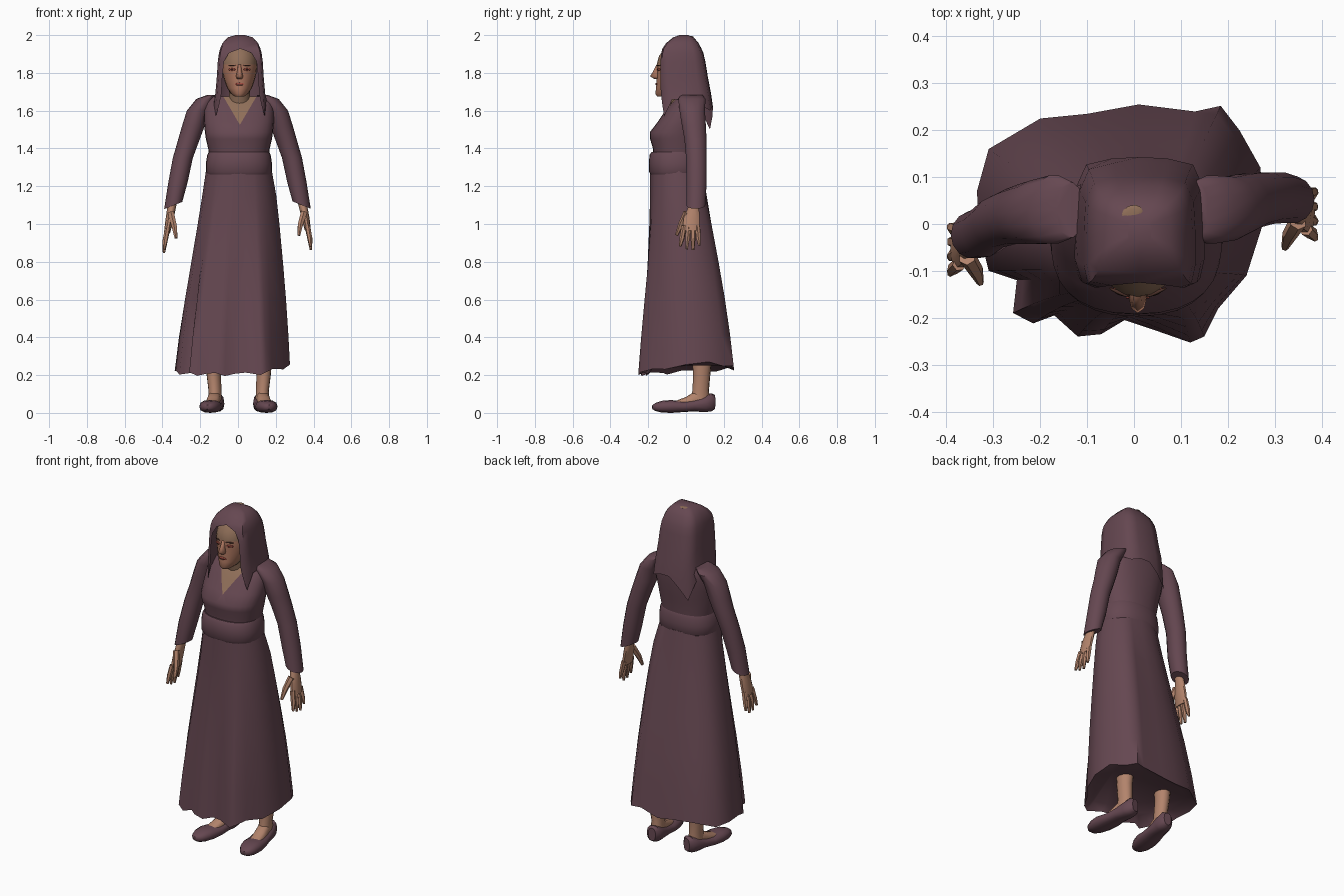
import bpy, bmesh, math
from mathutils import Matrix, Vector

if "Cube" in bpy.data.objects:
    bpy.data.objects.remove(bpy.data.objects["Cube"])


def material(name, rgb):
    m = bpy.data.materials.new(name)
    m.use_nodes = True
    m.diffuse_color = (*rgb, 1)
    bsdf = m.node_tree.nodes["Principled BSDF"]
    bsdf.inputs["Base Color"].default_value = (*rgb, 1)
    bsdf.inputs["Roughness"].default_value = 0.9
    return m


cloth = material("plum cloth", (0.132, 0.064, 0.083))
skin = material("warm skin", (0.45, 0.23, 0.15))
shaded_skin = material("olive skin", (0.28, 0.16, 0.1))
flushed = material("flushed skin", (0.4, 0.175, 0.11))
red = material("lip red", (0.38, 0.075, 0.055))
dark = material("dark brown", (0.07, 0.03, 0.022))


def finish(name, bm, mats, angle=45):
    bmesh.ops.recalc_face_normals(bm, faces=bm.faces)
    mesh = bpy.data.meshes.new(name)
    bm.to_mesh(mesh)
    bm.free()
    ob = bpy.data.objects.new(name, mesh)
    bpy.context.collection.objects.link(ob)
    for m in mats:
        mesh.materials.append(m)
    bpy.ops.object.select_all(action="DESELECT")
    ob.select_set(True)
    bpy.context.view_layer.objects.active = ob
    bpy.ops.object.shade_smooth_by_angle(angle=math.radians(angle))


def skin_rings(rings, closed=True, cap_start=True, cap_end=True):
    """Join equal-length rings of points into one surface."""
    bm = bmesh.new()
    rows = [[bm.verts.new(p) for p in ring] for ring in rings]
    n = len(rows[0])
    for a, b in zip(rows, rows[1:]):
        for i in range(n if closed else n - 1):
            j = (i + 1) % n
            bm.faces.new((a[i], a[j], b[j], b[i]))
    if cap_start:
        bm.faces.new(rows[0])
    if cap_end:
        bm.faces.new(rows[-1])
    return bm


def oval(x, y, z, rx, ry, n=16, power=1.0):
    pts = []
    for i in range(n):
        a = math.tau * i / n
        c, s = math.cos(a), math.sin(a)
        pts.append((x + rx * math.copysign(abs(c) ** power, c),
                    y + ry * math.copysign(abs(s) ** power, s), z))
    return pts


def loft(rings, n=16, power=1.0):
    return skin_rings([oval(*r, n=n, power=power) for r in rings])


def span(z, x, rx, front, back):
    """Oval described by its front and back limits."""
    return (x, (front + back) / 2, z, rx, (back - front) / 2)


def tube(name, points, radii, mat, n=8):
    """Tapered limb along a path."""
    rings = []
    for i, p in enumerate(points):
        d = Vector(points[min(i + 1, len(points) - 1)]) - Vector(points[max(i - 1, 0)])
        q = d.to_track_quat("Z", "Y")
        rings.append([q @ Vector(v) + Vector(p) for v in oval(0, 0, 0, radii[i], radii[i], n)])
    finish(name, skin_rings(rings), [mat])


# Skirt: oval waist blended into a folded, uneven hem, with a recessed underside
hem = [(.275, .0), (.27, .12), (.225, .2), (.185, .252), (.13, .24), (.01, .255),
       (-.1, .235), (-.2, .225), (-.31, .16), (-.335, .07), (-.33, -.02), (-.31, -.1),
       (-.25, -.12), (-.258, -.19), (-.215, -.212), (-.17, -.195), (-.12, -.24), (-.07, -.235),
       (-.02, -.205), (.04, -.225), (.12, -.253), (.15, -.24), (.18, -.18), (.24, -.11)]
rings = []
for z, t in ((1.28, 0), (1.15, .12), (1.0, .27), (.8, .48), (.6, .69), (.4, .87), (.218, 1)):
    ring = []
    for i, (hx, hy) in enumerate(hem):
        a = math.atan2((hy + .02) * 1.25, hx + .03)
        wx, wy = .005 + .175 * math.cos(a), -.05 + .14 * math.sin(a)
        drop = t ** 6 * (.01 * math.sin(i * 2.1) + .06 * hy + .5 * max(hx, 0) ** 2)
        # the left side flares early, the front hangs straight
        s = t ** (1 + 2.6 * max(-hy, 0) - 1.2 * max(hx, 0))
        ring.append((wx + (hx - wx) * t ** (1 - 1.2 * max(hx, 0)), wy + (hy - wy) * s, z + drop))
    rings.append(ring)
rings.append([(x * .85, y * .85, .25) for x, y, z in rings[-1]])
finish("skirt", skin_rings(rings), [cloth], 62)

# Bodice with a V neckline cut into the front
bm = loft([span(1.34, .005, .155, -.175, .075), span(1.4, .005, .163, -.175, .08),
           span(1.45, .005, .175, -.19, .085), span(1.485, .005, .18, -.192, .09),
           span(1.54, .005, .185, -.15, .095), span(1.6, .005, .185, -.11, .1),
           span(1.645, .005, .18, -.075, .1), span(1.675, .005, .168, -.045, .09)], n=28, power=.85)
apex = Vector((.01, -.15, 1.525))
for side in (-1, 1):
    front = [f for f in bm.faces if f.calc_center_median().z > 1.49 and f.calc_center_median().y < -.02]
    geom = front + list({e for f in front for e in f.edges}) + list({v for f in front for v in f.verts})
    bmesh.ops.bisect_plane(bm, geom=geom, plane_co=apex, plane_no=(side * .14, 0, -.082))
for f in bm.faces:
    c = f.calc_center_median()
    if c.y < -.02 and c.z - apex.z > abs(c.x - apex.x) * 1.71:
        f.material_index = 1
finish("bodice", bm, [cloth, shaded_skin])

# Sash around the waist
finish("sash", loft([span(1.262, .005, .168, -.188, .08), span(1.275, .005, .175, -.195, .088),
                     span(1.32, .005, .175, -.197, .088), span(1.365, .005, .168, -.193, .085),
                     span(1.382, .005, .16, -.182, .078)], n=28, power=.85), [cloth])

# Arms and hands; the right arm swings further forward
for side, label in ((1, "left"), (-1, "right")):
    def place(x, y, z):
        swing = min(1, max(0, (1.65 - z) / .45)) if side < 0 else 0
        return (side * (x + (.006 if side < 0 else 0)), y - .075 * swing, z - .015 * swing * (z < 1.05))

    sleeve = [(.13, .03, 1.682, .03, .06), (.165, .031, 1.662, .05, .074), (.205, .033, 1.6, .06, .069),
              (.23, .042, 1.52, .06, .065), (.253, .05, 1.45, .057, .06), (.286, .055, 1.35, .053, .056),
              (.312, .056, 1.22, .051, .055), (.337, .052, 1.1, .048, .051)]
    rings = [oval(*place(x, y, z), rx, ry, 14) for x, y, z, rx, ry in sleeve]
    rings[-1] = [(x, y, z + (.337 - abs(x)) * .4) for x, y, z in rings[-1]]
    finish(label + "_sleeve", skin_rings(rings), [cloth])
    palm = [(.335, .045, 1.15, .026, .03), (.345, .04, 1.09, .023, .03),
            (.358, .03, 1.03, .021, .045), (.37, .025, .965, .016, .047)]
    finish(label + "_palm", loft([(*place(*r[:3]), *r[3:]) for r in palm], n=10), [skin])
    for k in range(4):
        base, tip = .025 + (k - 1.5) * .024, .02 + (k - 1.5) * .034
        end = .862 + (.02, .005, 0, .025)[k]
        tube(f"{label}_finger_{k + 1}",
             [place(.367, base, .99), place(.38, (base + tip) / 2, .925), place(.386, tip, end)],
             [.0145, .0135, .007], skin, 6)
    tube(label + "_thumb", [place(.35, .005, 1.06), place(.331, -.025, 1.0), place(.322, -.05, .94)],
         [.019, .016, .008], skin, 6)

# Neck and head
finish("neck", loft([(.008, -.01, 1.6, .065, .06), (.008, -.03, 1.66, .055, .055),
                     (.008, -.045, 1.74, .055, .06)]), [shaded_skin])
bm = loft([span(1.675, .008, .025, -.152, -.07), span(1.69, .008, .045, -.163, -.01),
           span(1.72, .008, .066, -.158, .03), span(1.76, .008, .08, -.156, .05),
           span(1.8, .008, .09, -.153, .06), span(1.845, .008, .094, -.155, .07),
           span(1.89, .008, .09, -.143, .07), span(1.93, .008, .078, -.112, .06),
           span(1.965, .008, .05, -.07, .04)], n=20)
for f in bm.faces:
    c = f.calc_center_median()
    f.material_index = int(c.y < -.09 and c.z < 1.84)
finish("head", bm, [shaded_skin, flushed])
finish("nose", loft([(.008, -.148, 1.845, .009, .008), (.008, -.153, 1.81, .012, .02),
                     (.008, -.158, 1.782, .019, .032), (.008, -.15, 1.768, .014, .018)], n=8),
       [flushed], 80)


def face_plate(name, x, y, z, size, turn, mat):
    bm = bmesh.new()
    m = Matrix.Translation((x + .008, y, z)) @ Matrix.Rotation(turn, 4, "Z") @ Matrix.Diagonal((*size, 1))
    bmesh.ops.create_uvsphere(bm, u_segments=10, v_segments=6, radius=1, matrix=m)
    finish(name, bm, [mat])


for side, label in ((1, "left"), (-1, "right")):
    face_plate(label + "_eyelid", side * .04, -.145, 1.818, (.021, .0045, .007), side * .42, red)
    face_plate(label + "_eye", side * .04, -.148, 1.817, (.011, .0035, .003), side * .42, dark)
    face_plate(label + "_brow", side * .04, -.146, 1.84, (.024, .004, .003), side * .42, dark)
face_plate("lips", 0, -.157, 1.74, (.026, .0045, .008), 0, red)
face_plate("mouth_line", 0, -.1605, 1.74, (.02, .002, .0015), 0, dark)

# Veil: open at the face, hanging to a ragged hem
half = [(-.93, -.93), (-1, -.6), (-1, 0), (-.97, .55), (-.82, .9), (-.42, 1)]
outline = half + [(0, 1.02)] + [(-x, y) for x, y in reversed(half)]
hem_z = [1.63, 1.57, 1.63, 1.66, 1.6, 1.5, 1.57, 1.62, 1.62, 1.6, 1.63, 1.66, 1.66, 1.57, 1.63]
rows = [(2.0, 0, .025, -.035, .01), (1.988, 0, .066, -.068, .04), (1.958, 0, .094, -.105, .065),
        (1.928, 0, .107, -.125, .08), (1.905, .06, .113, -.131, .09), (1.86, .086, .119, -.135, .1),
        (1.78, .095, .124, -.136, .113), (1.69, .1, .132, -.133, .13), (None, .112, .139, -.125, .14)]
rings = []
for z, w, rx, yf, yb in rows:
    path = [(-w / rx, -1)] + outline + [(w / rx, -1)]
    rings.append([(.012 + u * rx, (yf + yb) / 2 + v * (yb - yf) / 2, z or hem_z[i])
                  for i, (u, v) in enumerate(path)])
bm = skin_rings(rings, closed=False, cap_end=False)
bmesh.ops.remove_doubles(bm, verts=bm.verts, dist=.0005)
finish("veil", bm, [cloth], 60)
face_plate("crown_patch", -.012, .022, 1.9935, (.024, .018, .003), .4, shaded_skin)

# Legs, feet and slippers, built pointing forward and then turned out
for label, x, turn in (("left", .13, 8), ("right", -.123, -9)):
    m = Matrix.Translation((x, .07, 0)) @ Matrix.Rotation(math.radians(turn), 4, "Z")
    leg = loft([(0, .005, .05, .036, .055), (0, .008, .12, .035, .044), (x * .06, .012, .2, .038, .046),
                (x * .06, .015, .3, .046, .054)], n=12)
    leg.transform(m)
    finish(label + "_leg", leg, [skin])

    def along(sections):
        # each section: y, half width, bottom, top
        return skin_rings([[(x, y, z) for x, z, _ in oval(0, (lo + hi) / 2, 0, w, (hi - lo) / 2, 12, .8)]
                           for y, w, lo, hi in sections])

    foot = along([(.05, .03, .03, .1), (-.02, .034, .025, .115), (-.07, .036, .02, .085),
                  (-.13, .036, .02, .062)])
    foot.transform(m)
    finish(label + "_foot", foot, [skin])
    shoe = along([(.083, .022, .02, .095), (.065, .04, .008, .104), (.03, .047, .004, .092),
                  (-.03, .05, .008, .07), (-.09, .057, .004, .06), (-.15, .059, 0, .068),
                  (-.2, .05, .002, .064), (-.235, .034, .01, .052), (-.25, .012, .02, .042)])
    shoe.transform(m)
    finish(label + "_slipper", shoe, [cloth])
